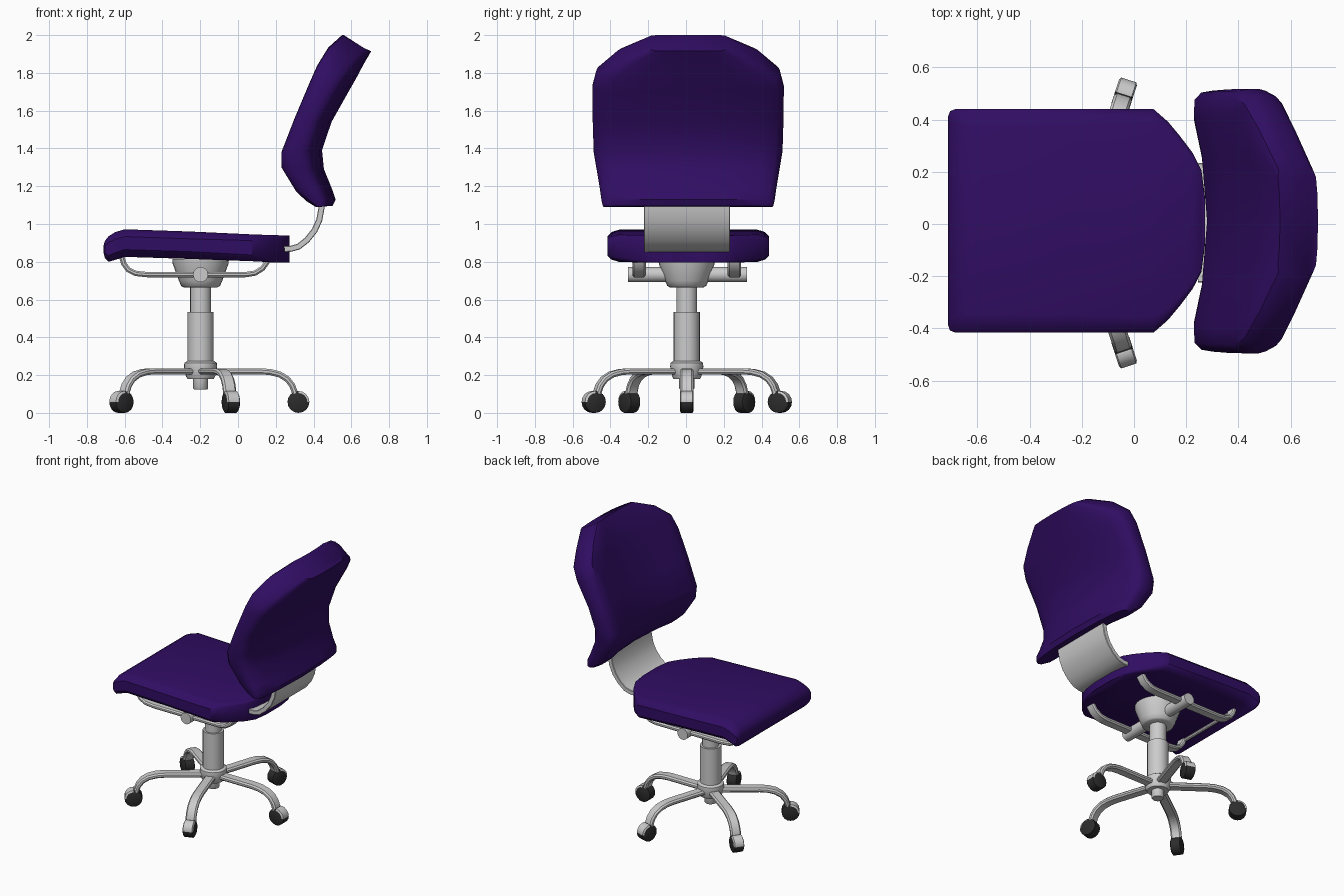
import bpy, bmesh, math
from math import sin, cos, pi, radians
from mathutils import Vector, Matrix

if "Cube" in bpy.data.objects:
    bpy.data.objects.remove(bpy.data.objects["Cube"])


def material(name, rgb):
    m = bpy.data.materials.new(name)
    m.diffuse_color = (*rgb, 1)
    m.use_nodes = True
    m.node_tree.nodes["Principled BSDF"].inputs["Base Color"].default_value = m.diffuse_color
    return m


PURPLE = material("purple fabric", (0.03, 0.004, 0.125))
SILVER = material("silver metal", (0.6, 0.6, 0.6))
BLACK = material("black rubber", (0.025, 0.025, 0.025))
CX, CY = -0.198, 0.004          # column axis


def loft(name, rings, mats, angle=40, matrix=Matrix(), rule=None):
    """Skin a list of closed rings and cap both ends."""
    bm = bmesh.new()
    vs = [[bm.verts.new(matrix @ Vector(p)) for p in r] for r in rings]
    n = len(rings[0])
    for a, b in zip(vs, vs[1:]):
        for i in range(n):
            bm.faces.new((a[i], a[(i + 1) % n], b[(i + 1) % n], b[i]))
    bm.faces.new(vs[0])
    bm.faces.new(vs[-1])
    bmesh.ops.recalc_face_normals(bm, faces=bm.faces)
    if rule:
        for f in bm.faces:
            f.material_index = rule(f)
    me = bpy.data.meshes.new(name)
    bm.to_mesh(me)
    bm.free()
    for m in mats:
        me.materials.append(m)
    ob = bpy.data.objects.new(name, me)
    bpy.context.collection.objects.link(ob)
    bpy.ops.object.select_all(action='DESELECT')
    ob.select_set(True)
    bpy.context.view_layer.objects.active = ob
    bpy.ops.object.shade_smooth_by_angle(angle=radians(angle))
    return ob


def lathe(name, profile, mats, matrix, n=24, **kw):
    rings = [[(r * cos(2 * pi * i / n), r * sin(2 * pi * i / n), z) for i in range(n)]
             for r, z in profile]
    return loft(name, rings, mats, matrix=matrix, **kw)


def strip(name, path, width, thick, matrix, bevel=0.3):
    """Sweep a bevelled flat bar along a path in the xz plane."""
    rings = []
    w, t = width / 2, thick / 2
    b = thick * bevel
    shape = [(w, t - b), (w - b, t), (b - w, t), (-w, t - b),
             (-w, b - t), (b - w, -t), (w - b, -t), (w, b - t)]
    for i, (x, z) in enumerate(path):
        p, q = path[max(i - 1, 0)], path[min(i + 1, len(path) - 1)]
        d = Vector((q[0] - p[0], q[1] - p[1])).normalized()
        rings.append([(x - d.y * v, u, z + d.x * v) for u, v in shape])
    return loft(name, rings, [SILVER], matrix=matrix)


# Seat cushion: x, half width, top, bottom, edge rounding
seat = [(-0.712, 0.40, 0.885, 0.85, 0.03), (-0.705, 0.42, 0.91, 0.82, 0.05),
        (-0.685, 0.428, 0.935, 0.80, 0.06), (-0.65, 0.428, 0.957, 0.81, 0.07),
        (-0.60, 0.428, 0.972, 0.826, 0.07), (-0.25, 0.428, 0.96, 0.815, 0.07),
        (0.075, 0.428, 0.945, 0.803, 0.06), (0.13, 0.38, 0.943, 0.80, 0.045),
        (0.176, 0.325, 0.942, 0.797, 0.035), (0.225, 0.26, 0.94, 0.795, 0.025),
        (0.258, 0.195, 0.94, 0.795, 0.015), (0.272, 0.09, 0.94, 0.795, 0.01)]
rings = []
for x, w, t, b, c in seat:
    v = min(c * 0.55, (t - b) * 0.3)
    half = [(w - c, t), (w - c * 0.35, t - v * 0.35), (w, t - v),
            (w, b + v), (w - c * 0.35, b + v * 0.35), (w - c, b)]
    rings.append([(x, y + 0.012, z) for y, z in half] +
                 [(x, 0.012 - y, z) for y, z in reversed(half)])
loft("seat", rings, [PURPLE])

# Backrest: front x/z, rear x/z, half width, forward bow of the sides
back = [(0.41, 1.09, 0.50, 1.095, 0.45, 0.03), (0.36, 1.12, 0.517, 1.13, 0.458, 0.04),
        (0.305, 1.17, 0.50, 1.18, 0.465, 0.05), (0.225, 1.30, 0.455, 1.29, 0.485, 0.055),
        (0.225, 1.38, 0.445, 1.39, 0.50, 0.055), (0.295, 1.56, 0.495, 1.54, 0.505, 0.055),
        (0.375, 1.75, 0.585, 1.70, 0.507, 0.055), (0.415, 1.84, 0.625, 1.77, 0.485, 0.055),
        (0.475, 1.935, 0.662, 1.84, 0.375, 0.04), (0.55, 2.0, 0.705, 1.915, 0.21, 0.01)]
rings = []
for fx, fz, rx, rz, w, bow in back:
    half = [(0, 0), (0.5, 0), (0.8, 0), (0.93, 0.03), (0.985, 0.15), (1, 0.35),
            (1, 0.65), (0.985, 0.82), (0.93, 0.93), (0.8, 0.99), (0.5, 1), (0, 1)]
    loop = half + [(-u, v) for u, v in reversed(half[1:-1])]
    rings.append([(fx + (rx - fx) * v + bow * (1 - v) - bow * min(u * u, 1),
                   u * w + 0.011, fz + (rz - fz) * v) if v > 0.5 else
                  (fx + (rx - fx) * v + bow * (1 - min(u * u / 0.7, 1)),
                   u * w + 0.011, fz + (rz - fz) * v) for u, v in loop])
loft("backrest", rings, [PURPLE])

# Curved plate joining the seat to the backrest
strip("back_bracket", [(0.245, 0.868), (0.28, 0.869), (0.32, 0.88), (0.365, 0.915),
                       (0.405, 0.965), (0.43, 1.02), (0.443, 1.09), (0.445, 1.15)],
      0.457, 0.032, Matrix.Translation((0, 0.005, 0)), 0.1)

# Column parts
axis = Matrix.Translation((CX, CY, 0))
lathe("column_stub", [(0.036, 0.125), (0.04, 0.13), (0.04, 0.2)], [SILVER], axis)
lathe("hub", [(0.07, 0.18), (0.078, 0.195), (0.088, 0.245), (0.086, 0.265), (0.07, 0.275)],
      [SILVER], axis)
lathe("lower_column", [(0.069, 0.25), (0.069, 0.535)], [SILVER], axis)
lathe("upper_column", [(0.055, 0.52), (0.055, 0.68)], [SILVER], axis)
lathe("seat_mount", [(0.09, 0.665), (0.103, 0.672), (0.115, 0.70), (0.148, 0.79), (0.15, 0.815)],
      [SILVER], axis)

# Cross rod through the mount
lathe("cross_rod", [(0.04, -0.315), (0.04, 0.315)], [SILVER],
      Matrix.Translation((CX, 0.007, 0.732)) @ Matrix.Rotation(-pi / 2, 4, 'X'))

# Bent flat rails under the seat, tied by a thin front bar
for side, name in ((-1, "right"), (1, "left")):
    strip(name + "_seat_rail",
          [(-0.615, 0.825), (-0.605, 0.79), (-0.58, 0.757), (-0.54, 0.738), (-0.48, 0.732),
           (-0.2, 0.732), (0.04, 0.732), (0.09, 0.74), (0.13, 0.765), (0.155, 0.80), (0.16, 0.82)],
          0.07, 0.028, Matrix.Translation((0, 0.004 + side * 0.252, 0)))
lathe("front_bar", [(0.012, -0.25), (0.012, 0.25)], [SILVER],
      Matrix.Translation((-0.615, 0.004, 0.815)) @ Matrix.Rotation(-pi / 2, 4, 'X'), n=8)

# Five arms with casters; the outer upper quarter of each rim is metal
for k in range(5):
    turn = Matrix.Rotation(2 * pi * k / 5, 4, 'Z')
    strip(f"base_arm_{k + 1}",
          [(0.04, 0.22), (0.32, 0.22), (0.37, 0.216), (0.42, 0.203), (0.46, 0.178),
           (0.485, 0.145), (0.498, 0.11), (0.502, 0.08)], 0.07, 0.032, axis @ turn)
    out = turn @ Vector((1, 0, 0))

    def rim(f, out=out):
        n = f.normal
        return 1 if n.dot(out) > 0.01 and n.z > 0.01 and f.calc_center_median().z > 0.06 else 0

    lathe(f"caster_{k + 1}",
          [(0.047, -0.036), (0.058, -0.03), (0.058, 0.03), (0.047, 0.036)], [BLACK, SILVER],
          axis @ turn @ Matrix.Translation((0.518, 0, 0.058)) @ Matrix.Rotation(-pi / 2, 4, 'X'),
          n=16, rule=rim)
